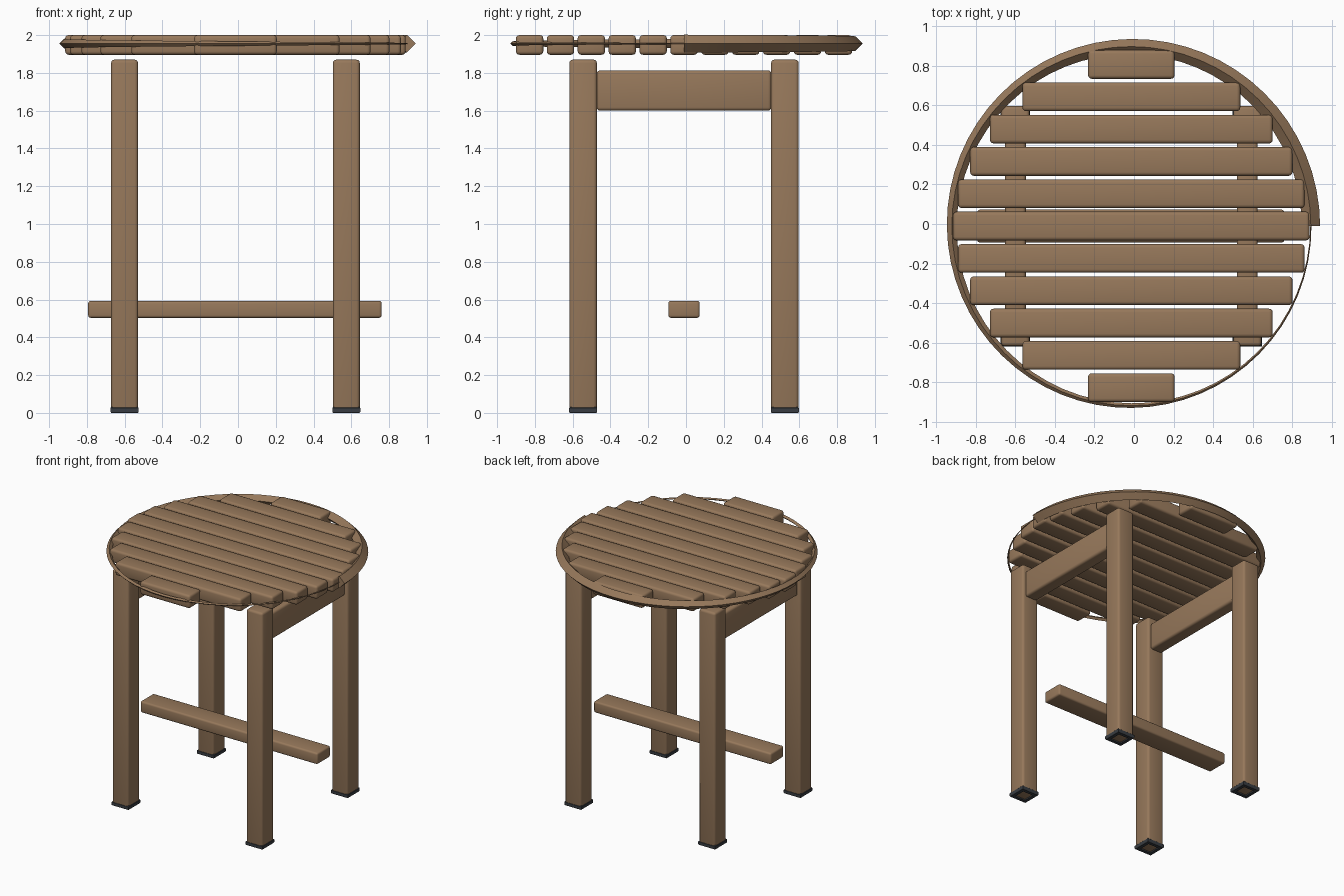
import bpy, bmesh, math

if "Cube" in bpy.data.objects:
    bpy.data.objects.remove(bpy.data.objects["Cube"])

CX, CY = -0.0135, -0.0105   # furniture centre (the rim's thick end shifts the bounds)


def material(name, rgb):
    m = bpy.data.materials.new(name)
    m.diffuse_color = (*rgb, 1)
    m.use_nodes = True
    m.node_tree.nodes["Principled BSDF"].inputs["Base Color"].default_value = m.diffuse_color
    return m


WOOD = material("brown wood", (0.31, 0.19, 0.105))
RUBBER = material("dark rubber", (0.04, 0.046, 0.054))


def finish(name, bm, mat, smooth=True):
    bmesh.ops.recalc_face_normals(bm, faces=bm.faces)
    me = bpy.data.meshes.new(name)
    bm.to_mesh(me)
    bm.free()
    me.materials.append(mat)
    ob = bpy.data.objects.new(name, me)
    bpy.context.collection.objects.link(ob)
    if smooth:
        bpy.context.view_layer.objects.active = ob
        bpy.ops.object.select_all(action='DESELECT')
        ob.select_set(True)
        bpy.ops.object.shade_smooth_by_angle(angle=math.radians(35))
    return ob


def rounded_box(name, center, size, r=0.018, mat=WOOD):
    bm = bmesh.new()
    bmesh.ops.create_cube(bm, size=1)
    for v in bm.verts:
        v.co = [c + p * s for c, p, s in zip(center, v.co, size)]
    bmesh.ops.bevel(bm, geom=bm.edges[:], offset=r, segments=3, profile=0.5, affect='EDGES')
    return finish(name, bm, mat)


def foot_frame(name, x, y, outer, inner, h):
    """Hollow square cap around the bottom of a leg."""
    bm = bmesh.new()
    rings = []
    for half, z in ((outer - 0.004, 0), (outer, 0.006), (outer, h - 0.006),
                    (outer - 0.006, h), (inner, h), (inner, 0)):
        rings.append([bm.verts.new((x + sx * half, y + sy * half, z))
                      for sx, sy in ((-1, -1), (1, -1), (1, 1), (-1, 1))])
    for a, b in zip(rings, rings[1:] + rings[:1]):
        for i in range(4):
            j = (i + 1) % 4
            bm.faces.new((a[i], a[j], b[j], b[i]))
    return finish(name, bm, RUBBER, smooth=False)


# Seat slats, longest in the middle
for i, half in enumerate((0.9015, 0.876, 0.815, 0.715, 0.551, 0.219)):
    for s in ((1,) if i == 0 else (1, -1)):
        rounded_box(f"seat_slat_{'back' if s > 0 else 'front'}_{i}",
                    (CX, CY + s * i * 0.1635, 1.948), (half * 2, 0.145, 0.104))

# Legs with rubber feet
for sx, side in ((-1, "left"), (1, "right")):
    for sy, end in ((-1, "front"), (1, "back")):
        x, y = CX + sx * 0.587, CY + sy * 0.534
        rounded_box(f"{end}_{side}_leg", (x, y, 0.94), (0.143, 0.146, 1.86))
        foot_frame(f"{end}_{side}_foot", x, y, 0.0745, 0.046, 0.032)
    # Side apron between the legs
    rounded_box(f"{side}_apron", (CX + sx * 0.586, CY, 1.7065), (0.105, 0.926, 0.213))

# Low stretcher
rounded_box("stretcher", (CX - 0.003, CY, 0.548), (1.554, 0.166, 0.09), 0.014)

# Seat rim: diamond section swept one turn, tapering from thick to almost nothing
bm = bmesh.new()
N, R = 64, 0.908
rings = []
for k in range(N + 1):
    u = k / N
    a = u * math.tau
    t = 0.003 + 0.044 * (0.5 * (1 - u) + 0.25 * (1 + math.cos(math.pi * u)))
    rings.append([bm.verts.new((CX + (R + dr * t) * math.cos(a),
                                CY + (R + dr * t) * math.sin(a), 1.955 + dz * t))
                  for dr, dz in ((1, 0), (0, 1), (-1, 0), (0, -1))])
for p, q in zip(rings, rings[1:]):
    for i in range(4):
        j = (i + 1) % 4
        bm.faces.new((p[i], p[j], q[j], q[i]))
bm.faces.new(rings[0])
bm.faces.new(rings[-1])
finish("seat_rim", bm, WOOD)
